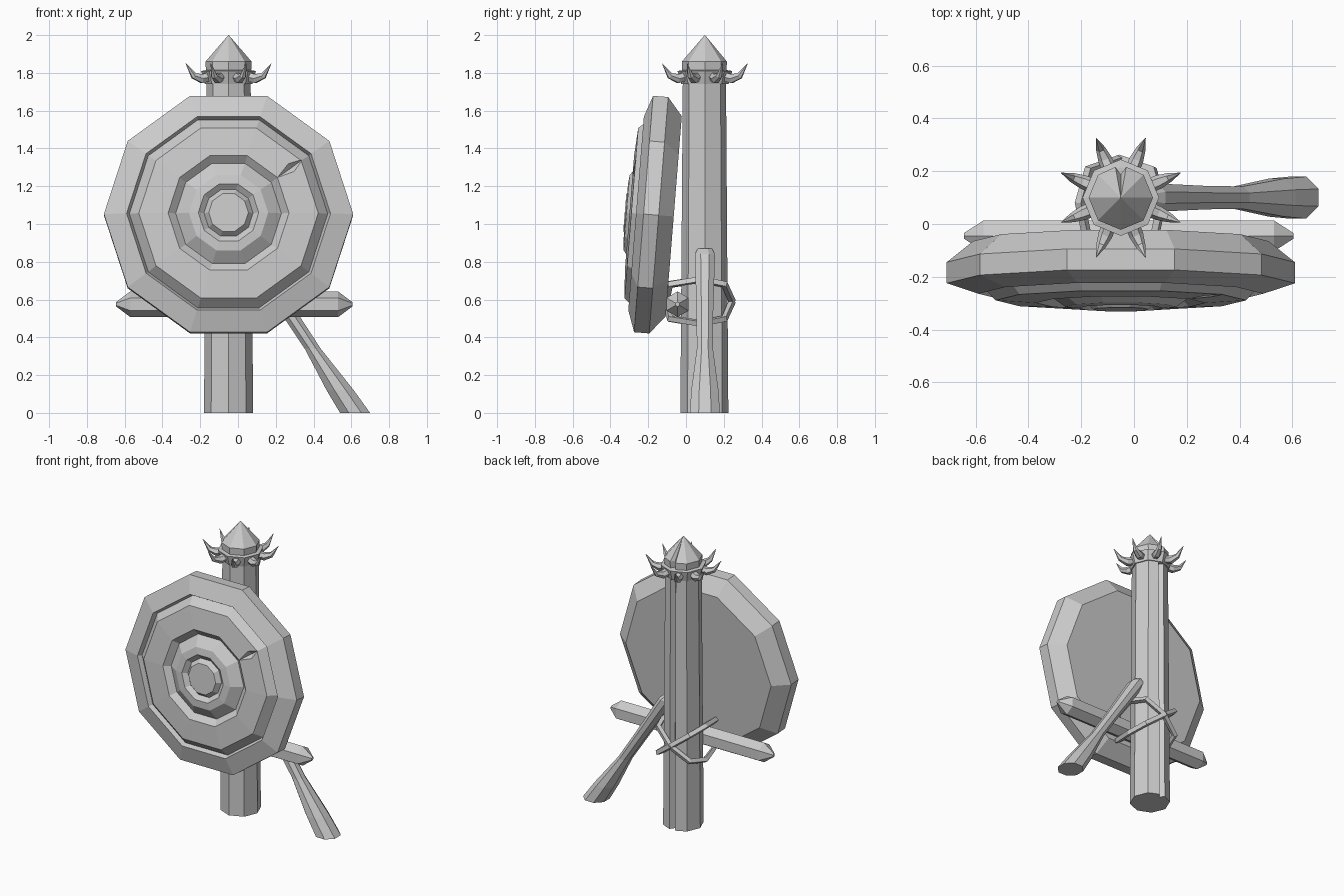
import bpy, bmesh
from math import sin, cos, pi, radians
from mathutils import Vector, Matrix

if "Cube" in bpy.data.objects:
    bpy.data.objects.remove(bpy.data.objects["Cube"])

grey = bpy.data.materials.new("plain_grey")
grey.use_nodes = True
grey.diffuse_color = (0.6, 0.6, 0.6, 1)
grey.node_tree.nodes["Principled BSDF"].inputs["Base Color"].default_value = (0.6, 0.6, 0.6, 1)

AXIS = Vector((-0.05, 0.10, 0))  # centre line of the post


def loft(name, rings):
    """Closed flat-shaded skin through rings of equal point count."""
    bm = bmesh.new()
    rows = [[bm.verts.new(p) for p in ring] for ring in rings]
    n = len(rows[0])
    for a, b in zip(rows, rows[1:]):
        for i in range(n):
            j = (i + 1) % n
            bm.faces.new((a[i], a[j], b[j], b[i]))
    bm.faces.new(rows[0][::-1])
    bm.faces.new(rows[-1])
    bmesh.ops.recalc_face_normals(bm, faces=bm.faces)
    mesh = bpy.data.meshes.new(name)
    bm.to_mesh(mesh)
    bm.free()
    mesh.materials.append(grey)
    obj = bpy.data.objects.new(name, mesh)
    bpy.context.collection.objects.link(obj)
    return obj


def ring(center, u, v, radius, sides, turn=0.0):
    """Regular polygon around center in the plane of u and v."""
    pts = []
    for i in range(sides):
        a = turn + 2 * pi * i / sides
        pts.append(Vector(center) + (Vector(u) * cos(a) + Vector(v) * sin(a)) * radius)
    return pts


X, Y, Z = Vector((1, 0, 0)), Vector((0, 1, 0)), Vector((0, 0, 1))


def split_octagon(radius, z):
    """Octagon with a narrow split in its back corner."""
    polar = []
    for i in range(8):
        if i == 2:
            polar += [(80, 0.97), (90, 0.72), (100, 0.97)]
        else:
            polar.append((45 * i, 1))
    return [AXIS + Vector((cos(radians(a)) * f * radius, sin(radians(a)) * f * radius, z))
            for a, f in polar]


# Post with a pointed, split top
loft("post", [split_octagon(0.13, 0), split_octagon(0.117, 1.76)])
loft("post_point", [split_octagon(r, z) for r, z in
                    ((0.117, 1.75), (0.122, 1.86), (0.001, 2.0))])

# Flared collar carrying eight curved horns
loft("horn_collar", [ring(AXIS + Z * z, X, Y, r, 8) for r, z in
                     ((0.115, 1.74), (0.125, 1.74), (0.145, 1.81), (0.115, 1.815))])
HORN = ((0.11, 1.78, 0.028), (0.155, 1.77, 0.027), (0.20, 1.785, 0.018), (0.245, 1.85, 0.001))
for k in range(8):
    a = radians(22.5 + 45 * k)
    out, side = Vector((cos(a), sin(a), 0)), Vector((-sin(a), cos(a), 0))
    tilts = (0, 0, 0.6, 0.9)
    loft("horn_%d" % (k + 1),
         [ring(AXIS + out * r + Z * z, side, Z * cos(t) - out * sin(t), w, 6)
          for (r, z, w), t in zip(HORN, tilts)])

# Ten-sided shield: radius and depth from back to front
PROFILE = ((0.56, 0), (0.66, 0.08), (0.66, 0.16), (0.54, 0.20), (0.525, 0.17),
           (0.475, 0.225), (0.32, 0.235), (0.28, 0.20), (0.21, 0.25),
           (0.16, 0.255), (0.13, 0.23), (0.105, 0.26))
place = Matrix.Translation((-0.05, -0.065, 1.04)) @ Matrix.Rotation(radians(-4.6), 4, 'X')
shield = loft("shield", [ring(Y * -d, X, Z, r, 10) for r, d in PROFILE])
shield.matrix_world = place

# Axe-like gash along one spoke of the shield
spoke = Vector((cos(pi / 5), 0, sin(pi / 5)))
across = Vector((-sin(pi / 5), 0, cos(pi / 5)))
gash = loft("gash_cutter", [ring(spoke * r - Y * 0.245, across, Y, w, 4)
                            for r, w in ((0.30, 0.003), (0.41, 0.042), (0.545, 0.003))])
gash.matrix_world = place
gash.hide_render = True
gash.hide_viewport = True
cut = shield.modifiers.new("gash", 'BOOLEAN')
cut.operation = 'DIFFERENCE'
cut.solver = 'EXACT'
cut.object = gash

# Crossbar with tapered ends
loft("crossbar", [ring((x, -0.045, 0.575), Y, Z, r, 6, pi / 6) for x, r in
                  ((-0.645, 0.012), (-0.57, 0.068), (0.53, 0.068), (0.605, 0.012))])

# Leaning brace that widens toward its foot
loft("leaning_brace", [ring((0.62 - 0.66 * z, 0.10, z), X, Y, r, 8, pi / 8) for z, r in
                       ((0, 0.086), (0.12, 0.078), (0.34, 0.046), (0.55, 0.048),
                        (0.84, 0.058), (0.87, 0.04))])

# Two crossed lashings around post and crossbar
HALF = ((0, 0.245), (0.12, 0.205), (0.155, 0.08), (0.12, -0.085), (0, -0.105))
LOOP = HALF + tuple((-x, y) for x, y in HALF[3:0:-1])
for name, slope in (("lashing_rising", 0.75), ("lashing_falling", -0.75)):
    curve = bpy.data.curves.new(name, 'CURVE')
    curve.dimensions = '3D'
    curve.bevel_depth = 0.02
    curve.bevel_resolution = 0
    spline = curve.splines.new('POLY')
    spline.points.add(len(LOOP) - 1)
    for p, (x, y) in zip(spline.points, LOOP):
        p.co = (AXIS.x + x, y, 0.59 + slope * x, 1)
    spline.use_cyclic_u = True
    spline.use_smooth = False
    curve.materials.append(grey)
    bpy.context.collection.objects.link(bpy.data.objects.new(name, curve))
